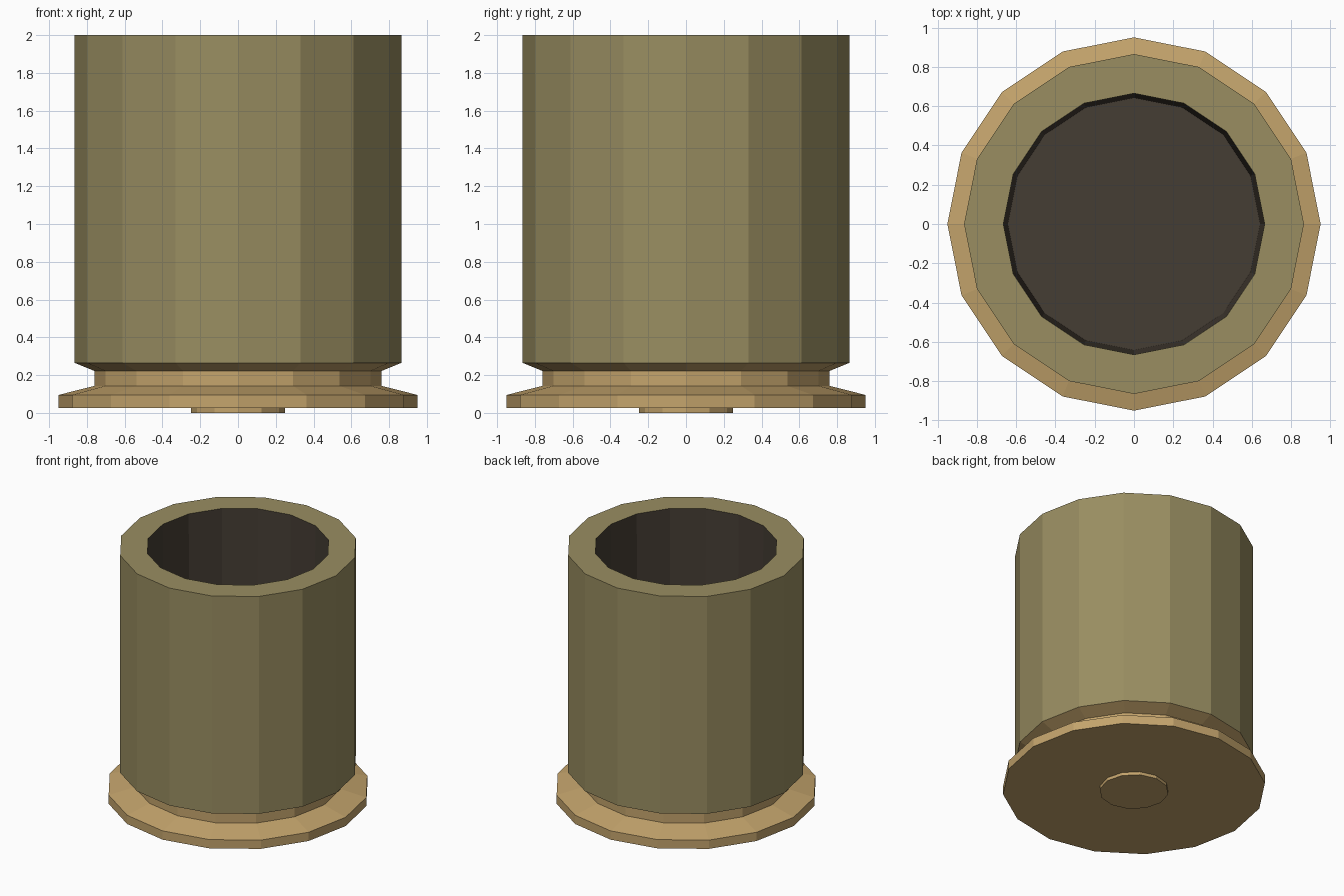
import bpy, bmesh
from math import cos, sin, pi

if "Cube" in bpy.data.objects:
    bpy.data.objects.remove(bpy.data.objects["Cube"])


def material(name, rgb):
    m = bpy.data.materials.new(name)
    m.diffuse_color = (*rgb, 1)
    m.use_nodes = True
    m.node_tree.nodes["Principled BSDF"].inputs["Base Color"].default_value = m.diffuse_color
    return m


def lathe(name, profile, sides, mat, cap_start=False, cap_end=False):
    """Revolve (radius, z) points around z into a flat-shaded faceted shell."""
    bm = bmesh.new()
    rings = [[bm.verts.new((r * cos(2 * pi * i / sides), r * sin(2 * pi * i / sides), z))
              for i in range(sides)] for r, z in profile]
    for a, b in zip(rings, rings[1:]):
        for i in range(sides):
            j = (i + 1) % sides
            bm.faces.new((a[i], a[j], b[j], b[i]))
    if cap_start:
        bm.faces.new(rings[0][::-1])
    if cap_end:
        bm.faces.new(rings[-1])
    me = bpy.data.meshes.new(name)
    bm.to_mesh(me)
    bm.free()
    me.materials.append(mat)
    ob = bpy.data.objects.new(name, me)
    bpy.context.collection.objects.link(ob)
    return ob


olive = material("olive", (0.32, 0.27, 0.12))
brass = material("brass", (0.55, 0.37, 0.15))
dark = material("dark_interior", (0.06, 0.047, 0.034))

# Outer wall and flat top rim
lathe("casing_wall", [(0.865, 0.265), (0.865, 2.0), (0.665, 2.0)], 16, olive)

# Slightly tapered bore with closed floor
lathe("casing_bore", [(0.665, 2.0), (0.642, 0.27)], 16, dark, cap_end=True)

# Flanged base with extraction groove
lathe("rim_base", [(0.95, 0.025), (0.95, 0.095), (0.76, 0.143),
                   (0.76, 0.222), (0.865, 0.265)], 16, brass, cap_start=True)

# Small cap under the base
lathe("primer_cap", [(0.25, 0.0), (0.25, 0.025)], 12, brass, cap_start=True)
